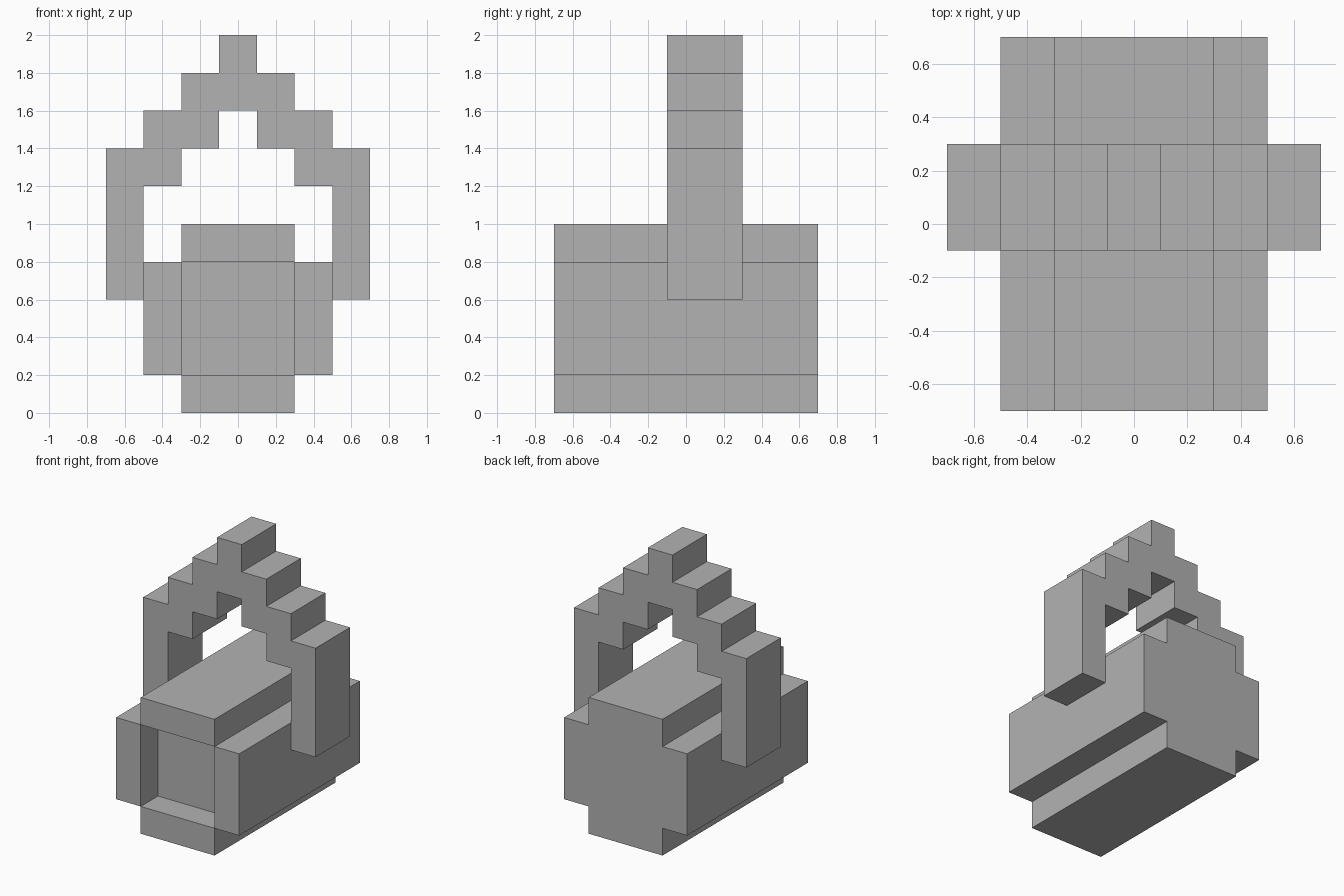
import bpy, bmesh
from mathutils import Matrix, Vector

if "Cube" in bpy.data.objects:
    bpy.data.objects.remove(bpy.data.objects["Cube"], do_unlink=True)

grey = bpy.data.materials.new("plain grey")
grey.use_nodes = True
colour = (0.448, 0.448, 0.448, 1)
grey.diffuse_color = colour
grey.node_tree.nodes["Principled BSDF"].inputs["Base Color"].default_value = colour


def build_solid(name, blocks):
    """Fuse matching blocks (low corner, high corner) into one clean shell."""
    bm = bmesh.new()
    for low, high in blocks:
        low, high = Vector(low), Vector(high)
        place = Matrix.Translation((low + high) / 2) @ Matrix.Diagonal((*(high - low), 1))
        bmesh.ops.create_cube(bm, size=1, matrix=place)
    # Remove the walls shared by neighbouring blocks
    groups = {}
    for face in bm.faces:
        key = tuple(round(c, 3) for c in face.calc_center_median())
        groups.setdefault(key, []).append(face)
    inner = [f for group in groups.values() if len(group) > 1 for f in group]
    bmesh.ops.delete(bm, geom=inner, context="FACES")
    bmesh.ops.remove_doubles(bm, verts=bm.verts, dist=0.001)
    bmesh.ops.dissolve_limit(bm, angle_limit=0.01, verts=bm.verts, edges=bm.edges)
    mesh = bpy.data.meshes.new(name)
    bm.to_mesh(mesh)
    bm.free()
    mesh.materials.append(grey)
    obj = bpy.data.objects.new(name, mesh)
    bpy.context.collection.objects.link(obj)


# Body: cross-shaped section, with the centre set back at the front
front, recess, back = -0.7, -0.5, 0.7
centre = (-0.3, 0.3, 0.2, 0.8)
arms = [(-0.3, 0.3, 0, 0.2), (-0.3, 0.3, 0.8, 1),
        (-0.5, -0.3, 0.2, 0.8), (0.3, 0.5, 0.2, 0.8)]
blocks = []
for x0, x1, z0, z1 in arms + [centre]:
    blocks.append(((x0, recess, z0), (x1, back, z1)))
for x0, x1, z0, z1 in arms:
    blocks.append(((x0, front, z0), (x1, recess, z1)))
build_solid("basket_body", blocks)

# Handle: stepped arch, made of columns of square cells
step = 0.2
blocks = []
for column in range(-3, 4):
    top = 10 - abs(column)
    bottom = 3 if abs(column) == 3 else top - 2
    x = column * step
    for row in range(bottom, top):
        blocks.append(((x - step / 2, -0.1, row * step),
                       (x + step / 2, 0.3, (row + 1) * step)))
build_solid("stepped_handle", blocks)
